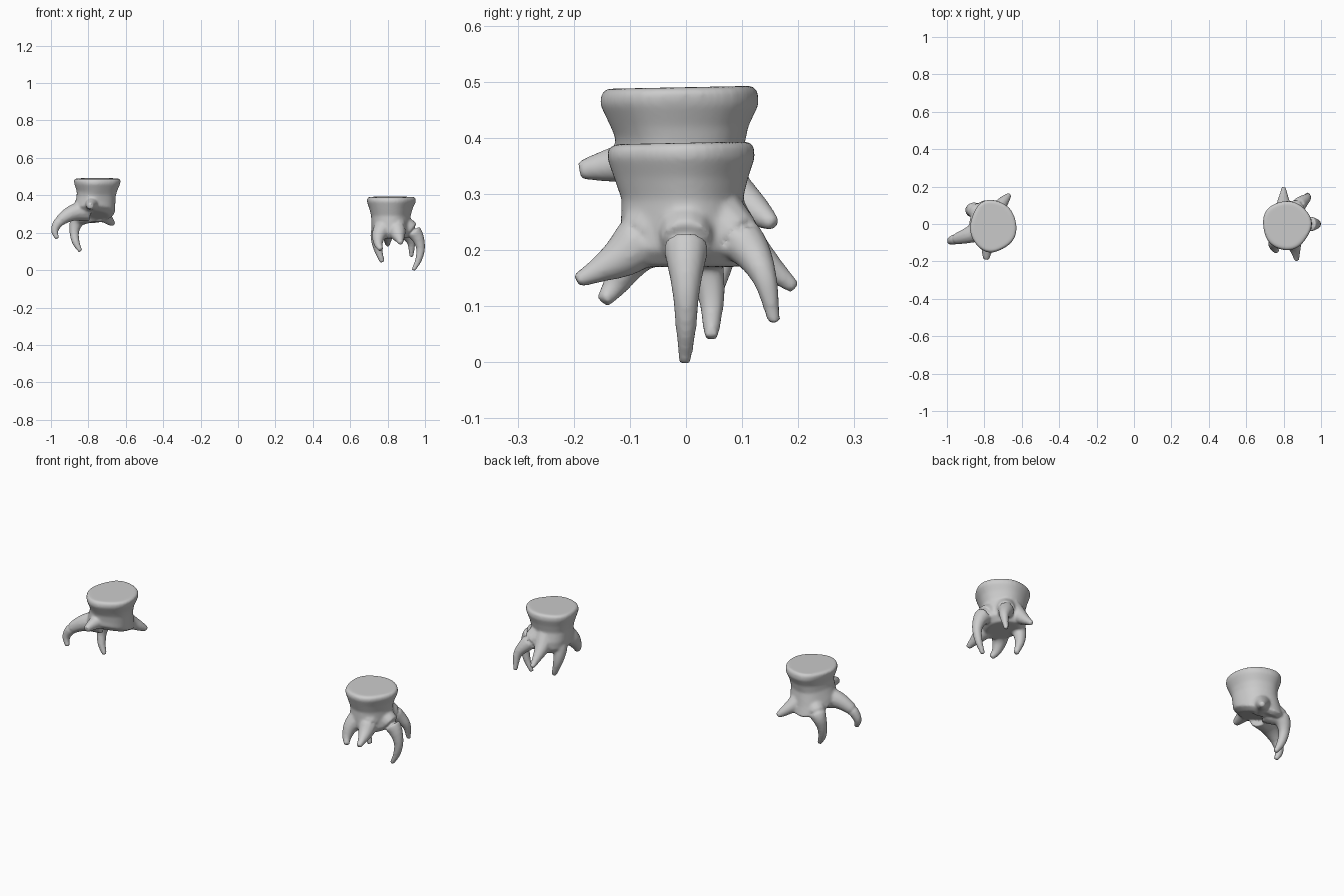
import bpy, bmesh, math
from mathutils import Vector


def loft(bm, rings):
    """Skin a closed tube through a list of equal-sized rings."""
    vs = [[bm.verts.new(p) for p in r] for r in rings]
    n = len(vs[0])
    for a, b in zip(vs, vs[1:]):
        for i in range(n):
            j = (i + 1) % n
            bm.faces.new((a[i], a[j], b[j], b[i]))
    bm.faces.new(list(reversed(vs[0])))
    bm.faces.new(vs[-1])


def spline(keys, steps=6):
    """Catmull-Rom through tuples of any length."""
    k = [Vector(p) for p in keys]
    k = [2 * k[0] - k[1]] + k + [2 * k[-1] - k[-2]]
    out = []
    for i in range(1, len(k) - 2):
        a, b, c, d = k[i - 1:i + 3]
        for s in range(steps):
            t = s / steps
            out.append(0.5 * (2 * b + (c - a) * t + (2 * a - 5 * b + 4 * c - d) * t * t
                              + (3 * b - a - 3 * c + d) * t ** 3))
    return out + [k[-2]]


def trunk(bm, keys, phase):
    """Keys: (z, cx, cy, rx, ry, tilt along y)."""
    rings = []
    for z, cx, cy, rx, ry, tilt in keys:
        ring = []
        for i in range(40):
            a = i * math.tau / 40
            w = 1 + 0.025 * math.sin(3 * a + phase) + 0.015 * math.sin(5 * a + 2 * phase)
            y = ry * w * math.sin(a)
            ring.append((cx + rx * w * math.cos(a), cy + y, z + tilt * y))
        rings.append(ring)
    loft(bm, rings)


def root(bm, keys):
    """Keys: (x, y, z, radius) along the root."""
    pts = spline([p + (0, 0)[:4 - len(p)] for p in keys])
    rings = []
    for i, p in enumerate(pts):
        c = Vector(p[:3])
        t = (Vector(pts[min(i + 1, len(pts) - 1)][:3]) - Vector(pts[max(i - 1, 0)][:3])).normalized()
        u = t.orthogonal().normalized()
        v = t.cross(u)
        r = max(p[3], 0.008)
        rings.append([c + r * (math.cos(k * math.tau / 12) * u + math.sin(k * math.tau / 12) * v)
                      for k in range(12)])
    loft(bm, rings)


def stump(name, body, roots, phase):
    bm = bmesh.new()
    trunk(bm, body, phase)
    for r in roots:
        root(bm, r)
    bmesh.ops.recalc_face_normals(bm, faces=bm.faces)
    me = bpy.data.meshes.new(name)
    bm.to_mesh(me)
    bm.free()
    ob = bpy.data.objects.new(name, me)
    bpy.context.collection.objects.link(ob)
    # fuse trunk and roots into one soft skin
    rm = ob.modifiers.new("fuse", 'REMESH')
    rm.mode = 'VOXEL'
    rm.voxel_size = 0.006
    rm.use_smooth_shade = True
    sm = ob.modifiers.new("soften", 'SMOOTH')
    sm.factor = 0.5
    sm.iterations = 9
    return ob


# right stump, standing on its long roots
stump("right_stump", [
    (0.17, 0.82, 0.00, 0.075, 0.095, 0), (0.20, 0.82, 0.00, 0.105, 0.115, 0),
    (0.24, 0.815, 0.00, 0.105, 0.115, 0), (0.29, 0.815, -0.005, 0.105, 0.108, 0),
    (0.33, 0.815, -0.007, 0.116, 0.120, 0), (0.365, 0.817, -0.007, 0.130, 0.132, 0),
    (0.382, 0.817, -0.007, 0.130, 0.130, 0.02), (0.391, 0.817, -0.007, 0.121, 0.121, 0.02)],
    [
    [(0.86, 0.00, 0.25, 0.060), (0.94, 0.00, 0.205, 0.042), (0.975, 0.00, 0.13, 0.026),
     (0.967, 0.00, 0.06, 0.019), (0.937, -0.002, -0.002, 0.011)],
    [(0.84, -0.05, 0.25, 0.060), (0.855, -0.105, 0.195, 0.042), (0.865, -0.155, 0.165, 0.024),
     (0.87, -0.195, 0.145, 0.013)],
    [(0.79, -0.05, 0.24, 0.060), (0.755, -0.095, 0.19, 0.040), (0.75, -0.125, 0.14, 0.024),
     (0.765, -0.148, 0.108, 0.014)],
    [(0.78, 0.02, 0.24, 0.058), (0.745, 0.03, 0.19, 0.038), (0.747, 0.045, 0.12, 0.025),
     (0.772, 0.045, 0.042, 0.013)],
    [(0.85, 0.06, 0.25, 0.056), (0.89, 0.11, 0.205, 0.038), (0.925, 0.14, 0.15, 0.023),
     (0.927, 0.158, 0.07, 0.011)],
    [(0.81, 0.06, 0.25, 0.060), (0.80, 0.11, 0.205, 0.038), (0.80, 0.155, 0.165, 0.023),
     (0.80, 0.195, 0.132, 0.012)],
    ], 0.6)

# left stump, hanging higher with a slanted underside
stump("left_stump", [
    (0.285, -0.775, 0.00, 0.085, 0.105, -0.33), (0.305, -0.772, 0.00, 0.112, 0.128, -0.33),
    (0.34, -0.768, -0.005, 0.110, 0.120, -0.25), (0.39, -0.760, -0.012, 0.104, 0.114, -0.1),
    (0.42, -0.756, -0.012, 0.107, 0.122, 0), (0.46, -0.754, -0.012, 0.122, 0.141, 0),
    (0.480, -0.754, -0.012, 0.125, 0.139, 0.02), (0.490, -0.754, -0.012, 0.116, 0.130, 0.02)],
    [
    [(-0.81, -0.03, 0.32, 0.062), (-0.885, -0.06, 0.305, 0.044), (-0.95, -0.08, 0.265, 0.030),
     (-0.98, -0.09, 0.215, 0.021), (-0.967, -0.10, 0.168, 0.012)],
    [(-0.80, 0.04, 0.31, 0.060), (-0.855, 0.075, 0.27, 0.042), (-0.875, 0.07, 0.21, 0.027),
     (-0.867, 0.055, 0.15, 0.021), (-0.842, 0.045, 0.10, 0.012)],
    [(-0.77, -0.06, 0.36, 0.045), (-0.785, -0.13, 0.352, 0.032), (-0.79, -0.19, 0.342, 0.017)],
    [(-0.74, 0.06, 0.31, 0.058), (-0.71, 0.105, 0.285, 0.035), (-0.685, 0.135, 0.262, 0.024),
     (-0.665, 0.158, 0.245, 0.013)],
    ], 2.0)
